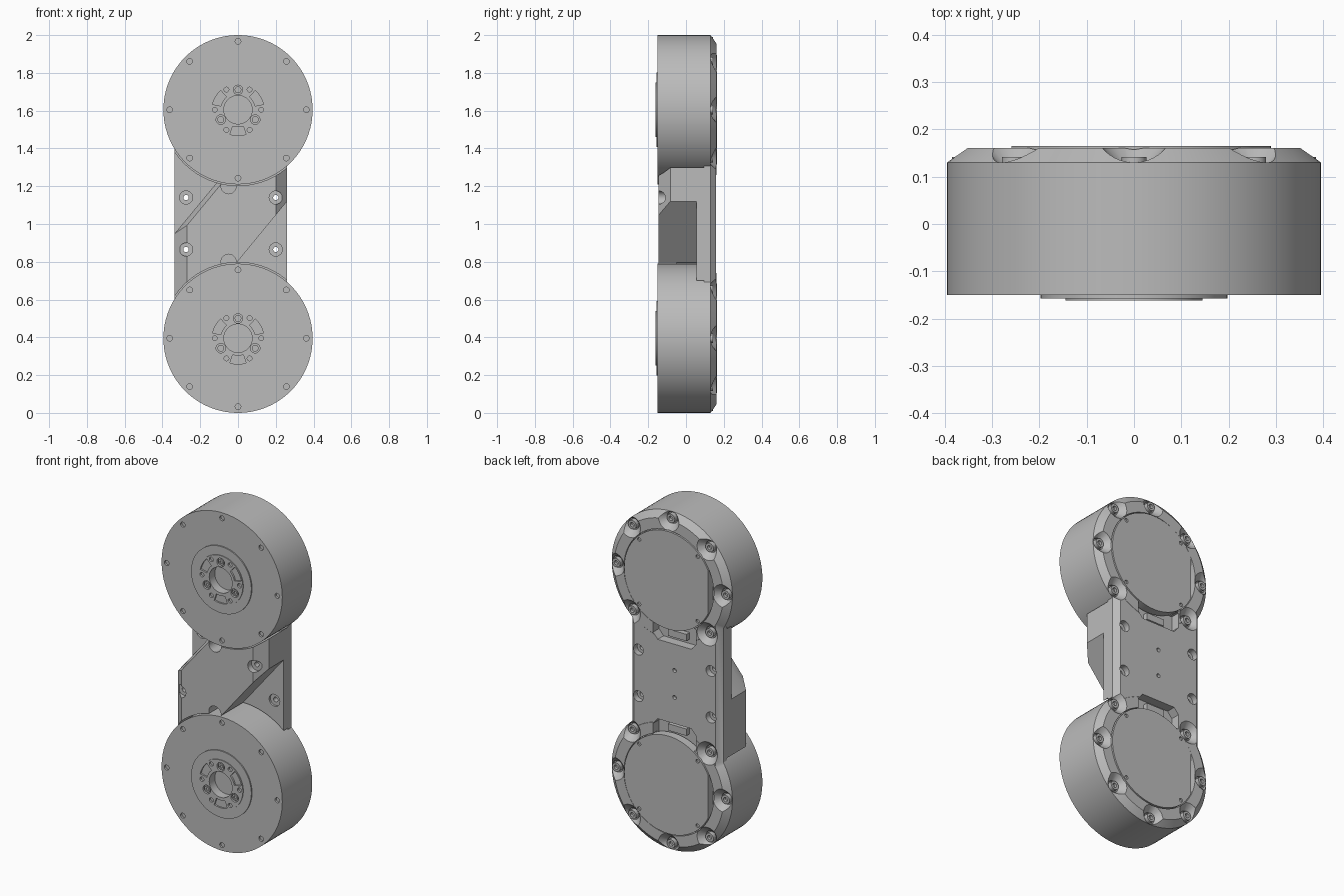
import bpy, bmesh, math
from mathutils import Vector

cube = bpy.data.objects.get("Cube")
if cube:
    bpy.data.objects.remove(cube, do_unlink=True)

grey = bpy.data.materials.new("plain grey")
grey.use_nodes = True
colour = (0.5, 0.5, 0.5, 1)
grey.diffuse_color = colour
grey.node_tree.nodes["Principled BSDF"].inputs["Base Color"].default_value = colour

LOW, HIGH = 0.395, 1.605      # drum centre heights
R = 0.395                     # drum radius
MID_X = -0.037                # centre line of the link


def ring(points, y):
    return [Vector((x, y, z)) for x, z in points]


def loft(bm, rings):
    """Closed solid through rings with equal point counts."""
    rows = [[bm.verts.new(p) for p in r] for r in rings]
    n = len(rows[0])
    for a, b in zip(rows, rows[1:]):
        for i in range(n):
            j = (i + 1) % n
            bm.faces.new((a[i], a[j], b[j], b[i]))
    bm.faces.new(rows[0])
    bm.faces.new(rows[-1][::-1])


def polar(cx, cz, r, degrees):
    a = math.radians(degrees)
    return cx + r * math.cos(a), cz + r * math.sin(a)


def turn(bm, cx, cz, profile, n=24):
    """Solid turned about a y axis, from (radius, y) pairs."""
    loft(bm, [ring([polar(cx, cz, r, 360 * i / n) for i in range(n)], y)
              for r, y in profile])


def prism(bm, points, y0, y1):
    loft(bm, [ring(points, y0), ring(points, y1)])


def make(name, bm):
    bmesh.ops.recalc_face_normals(bm, faces=bm.faces[:])
    mesh = bpy.data.meshes.new(name)
    bm.to_mesh(mesh)
    bm.free()
    obj = bpy.data.objects.new(name, mesh)
    bpy.context.collection.objects.link(obj)
    mesh.materials.append(grey)
    return obj


def combine(obj, bm, operation="DIFFERENCE"):
    """Boolean a solid into obj, then discard the helper."""
    helper = make("helper", bm)
    helper.hide_render = True
    mod = obj.modifiers.new("combine", "BOOLEAN")
    mod.solver = "EXACT"
    mod.operation = operation
    mod.object = helper
    bpy.context.view_layer.objects.active = obj
    bpy.ops.object.modifier_apply(modifier=mod.name)
    bpy.data.objects.remove(helper, do_unlink=True)


def finish(obj):
    bpy.ops.object.select_all(action="DESELECT")
    obj.select_set(True)
    bpy.context.view_layer.objects.active = obj
    bpy.ops.object.shade_smooth_by_angle(angle=math.radians(25))


def socket_screw(bm, x, z, r, base, top):
    """Screw head with a recessed socket; top is the exposed end."""
    turn(bm, x, z, [(r, base), (r, top), (r / 2, top), (r / 2, (base + top) / 2)], 16)


# Motors with stepped output hubs
for name, cz in (("lower", LOW), ("upper", HIGH)):
    bm = bmesh.new()
    turn(bm, 0, cz, [(R, 0.095), (R, -0.15), (0.197, -0.15), (0.197, -0.157),
                     (0.145, -0.157), (0.145, -0.162)], 96)
    motor = make(name + "_motor", bm)
    cut = bmesh.new()
    turn(cut, 0, cz, [(0.075, -0.2), (0.075, -0.11)], 48)
    for k in range(8):
        turn(cut, *polar(0, cz, 0.362, 45 * k), [(0.015, -0.2), (0.015, -0.138)], 16)
    for k in range(6):
        turn(cut, *polar(0, cz, 0.123, 60 * k), [(0.013, -0.2), (0.013, -0.15)], 16)
    for k in (30, 150, 270):
        # kidney pocket, and counterbore opposite it
        sweep = range(-18, 19, 6)
        kidney = [polar(0, cz, 0.137, k + a) for a in sweep]
        kidney += [polar(0, cz, 0.092, k - a) for a in sweep]
        prism(cut, kidney, -0.2, -0.152)
        turn(cut, *polar(0, cz, 0.105, k + 60), [(0.025, -0.2), (0.025, -0.148)])
    combine(motor, cut)
    finish(motor)

    bm = bmesh.new()
    for k in (90, 210, 330):
        socket_screw(bm, *polar(0, cz, 0.105, k), 0.018, -0.145, -0.159)
    finish(make(name + "_hub_screws", bm))

# Link frame: back plate, drum rims and diagonal web
bm = bmesh.new()


def span(x0, x1, z0=0.5, z1=1.5):
    return [(x0, z0), (x1, z0), (x1, z1), (x0, z1)]


loft(bm, [ring(span(-0.335, 0.26), 0.055), ring(span(-0.335, 0.26), 0.13),
          ring(span(-0.305, 0.23), 0.16)])
frame = make("link_frame", bm)

bm = bmesh.new()
web = [(-0.335, 0.5), (-0.25, 0.5), (0.26, 1.12), (0.26, 1.5), (0.12, 1.5), (-0.335, 0.95)]
web_front = [(-0.27, 0.5), (-0.25, 0.5), (0.2, 1.047), (0.2, 1.5), (0.15, 1.5), (-0.27, 0.993)]
loft(bm, [ring(web, 0.08), ring(web, -0.083), ring(web_front, -0.145)])
combine(frame, bm, "UNION")

for cz in (LOW, HIGH):
    bm = bmesh.new()
    turn(bm, 0, cz, [(R, 0.085), (R, 0.13), (0.357, 0.161)], 96)
    combine(frame, bm, "UNION")

# Clearance for the motors
cut = bmesh.new()
for cz in (LOW, HIGH):
    turn(cut, 0, cz, [(0.402, -0.3), (0.402, 0.0949)], 96)
combine(frame, cut)

# Cover seats
cut = bmesh.new()
for cz in (LOW, HIGH):
    turn(cut, 0, cz, [(0.294, 0.12), (0.294, 0.25)], 96)
combine(frame, cut)

# Connector pockets, cable bores and small back holes
cut = bmesh.new()
for s in (-1, 1):
    pocket = [(-0.14, 0.36), (-0.14, 0.27), (-0.11, 0.235), (0.11, 0.235),
              (0.14, 0.27), (0.14, 0.36)]
    prism(cut, [(MID_X + x, 1 + s * z) for x, z in pocket], 0.105, 0.25)
    turn(cut, -0.05, 1 + s * 0.2, [(0.04, -0.3), (0.04, -0.05)])
    turn(cut, MID_X, 1 + s * 0.08, [(0.012, 0.14), (0.012, 0.25)], 16)
combine(frame, cut)

# Flared rim screw recesses and link through-holes
cut = bmesh.new()
screws = bmesh.new()
for cz, skipped in ((LOW, 2), (HIGH, 6)):
    for k in range(8):
        if k != skipped:
            spot = polar(0, cz, 0.358, 45 * k)
            turn(cut, *spot, [(0.034, 0.115), (0.034, 0.127), (0.077, 0.17)])
            socket_screw(screws, *spot, 0.026, 0.11, 0.142)
for x in (-0.275, 0.2):
    for z in (0.865, 1.14):
        on_web = (x < 0) == (z < 1)
        seat = -0.11 if on_web else 0.067
        turn(cut, x, z, [(0.035, -0.3), (0.035, seat), (0.014, seat), (0.014, 0.125),
                         (0.032, 0.125), (0.032, 0.25)])
combine(frame, cut)
finish(frame)
finish(make("rim_screws", screws))

# Back covers, flattened on one side, and pocket connectors
for name, cz, s in (("lower", LOW, 1), ("upper", HIGH, -1)):
    bm = bmesh.new()
    outline = [polar(0, cz, 0.289, 360 * i / 96) for i in range(96)]
    prism(bm, [p for p in outline if p[0] > -0.262], 0.115, 0.165)
    cover = make(name + "_back_cover", bm)
    cut = bmesh.new()
    for k in (45, 135, 225, 315):
        turn(cut, *polar(0, cz, 0.27, k), [(0.011, 0.155), (0.011, 0.25)], 16)
    combine(cover, cut)
    finish(cover)

    bm = bmesh.new()
    z = cz + s * 0.325
    prism(bm, span(MID_X - 0.06, MID_X + 0.06, z - 0.02, z + 0.02), 0.1, 0.135)
    finish(make(name + "_connector", bm))
